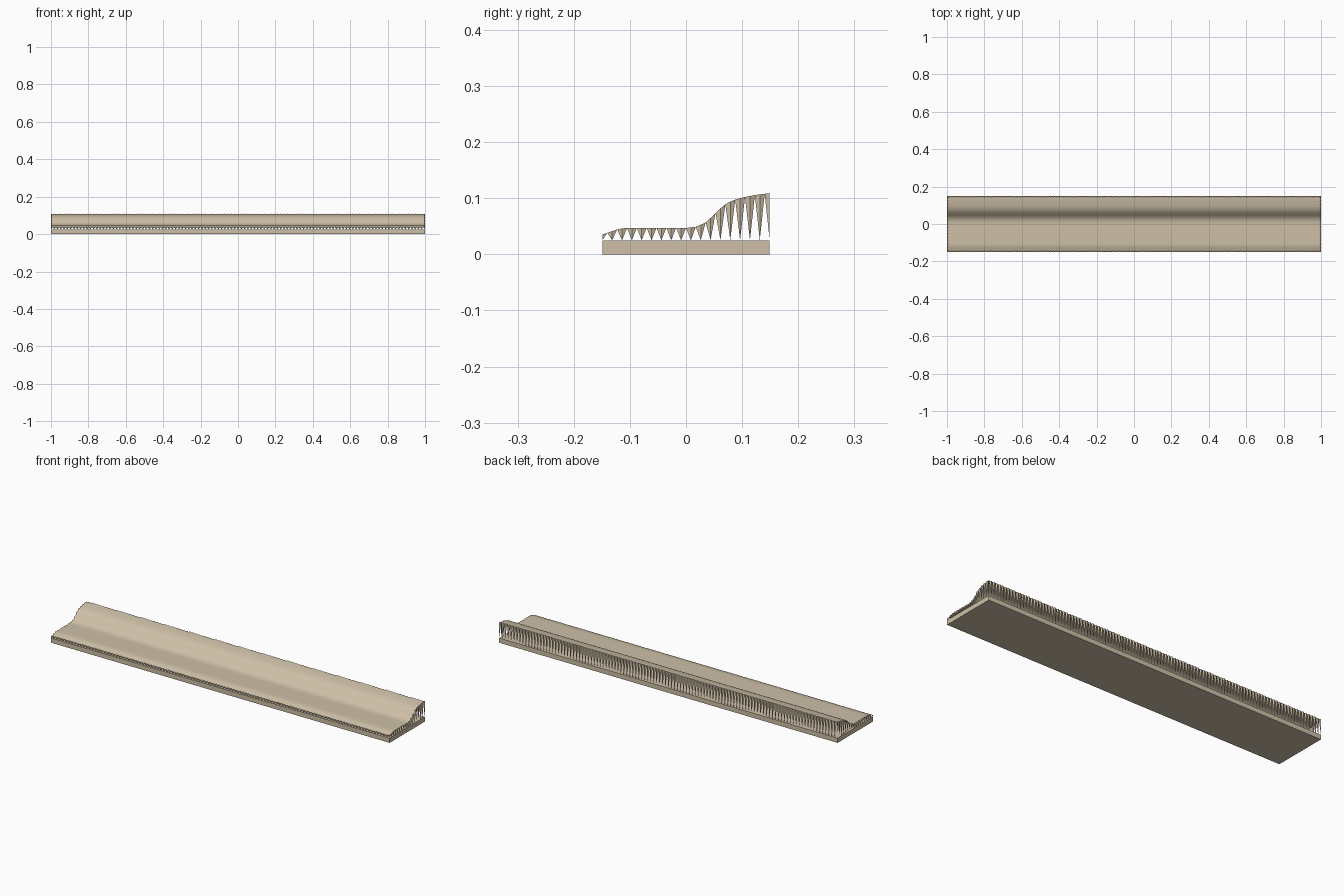
import bpy, bmesh

if "Cube" in bpy.data.objects:
    bpy.data.objects.remove(bpy.data.objects["Cube"])

tan = bpy.data.materials.new("warm_tan")
tan.diffuse_color = (0.62, 0.53, 0.39, 1)
tan.use_nodes = True
tan.node_tree.nodes["Principled BSDF"].inputs["Base Color"].default_value = tan.diffuse_color

HX, HY, BASE = 1.0, 0.149, 0.025
NX, NY = 228, 34          # half-tooth steps, even
JAG = 0.005               # how far the notches cut into the rim

# cross-section of the moulding (y, z)
PROFILE = [(-0.15, 0.035), (-0.135, 0.040), (-0.118, 0.046), (-0.10, 0.047),
           (0.0, 0.047), (0.018, 0.049), (0.036, 0.057), (0.052, 0.073),
           (0.068, 0.088), (0.083, 0.096), (0.10, 0.101), (0.125, 0.106),
           (0.15, 0.109)]


def height(y):
    for (y0, z0), (y1, z1) in zip(PROFILE, PROFILE[1:]):
        if y <= y1:
            return z0 + (z1 - z0) * (y - y0) / (y1 - y0)
    return PROFILE[-1][1]


def finish(bm, name):
    me = bpy.data.meshes.new(name)
    bm.to_mesh(me)
    bm.free()
    me.materials.append(tan)
    ob = bpy.data.objects.new(name, me)
    bpy.context.collection.objects.link(ob)
    return ob


# base slab
bm = bmesh.new()
bmesh.ops.create_cube(bm, size=1)
for v in bm.verts:
    v.co = (v.co.x * 2 * HX, v.co.y * 2 * HY, (v.co.z + 0.5) * BASE)
finish(bm, "base_slab")

# curved top surface with a notched rim
bm = bmesh.new()
grid = []
for i in range(NX + 1):
    col = []
    for j in range(NY + 1):
        x = -HX + 2 * HX * i / NX
        y = -HY + 2 * HY * j / NY
        z = height(y)
        if i in (0, NX) and j % 2:
            x -= JAG if x > 0 else -JAG
        if j in (0, NY) and i % 2:
            y -= JAG if y > 0 else -JAG
            z = height(y)
        col.append(bm.verts.new((x, y, z)))
    grid.append(col)
for i in range(NX):
    for j in range(NY):
        bm.faces.new((grid[i][j], grid[i + 1][j],
                      grid[i + 1][j + 1], grid[i][j + 1]))

# pointed teeth hanging from the rim down to the slab
rim = ([grid[i][0] for i in range(NX)] + [grid[NX][j] for j in range(NY)]
       + [grid[i][NY] for i in range(NX, 0, -1)]
       + [grid[0][j] for j in range(NY, 0, -1)])
for k in range(0, len(rim), 2):
    a, b, c = rim[k - 1], rim[k], rim[(k + 1) % len(rim)]
    tip = bm.verts.new((b.co.x, b.co.y, BASE))
    bm.faces.new((b, a, tip))
    bm.faces.new((c, b, tip))
top = finish(bm, "toothed_moulding")

bpy.context.view_layer.objects.active = top
top.select_set(True)
bpy.ops.object.shade_smooth_by_angle(angle=0.6)
